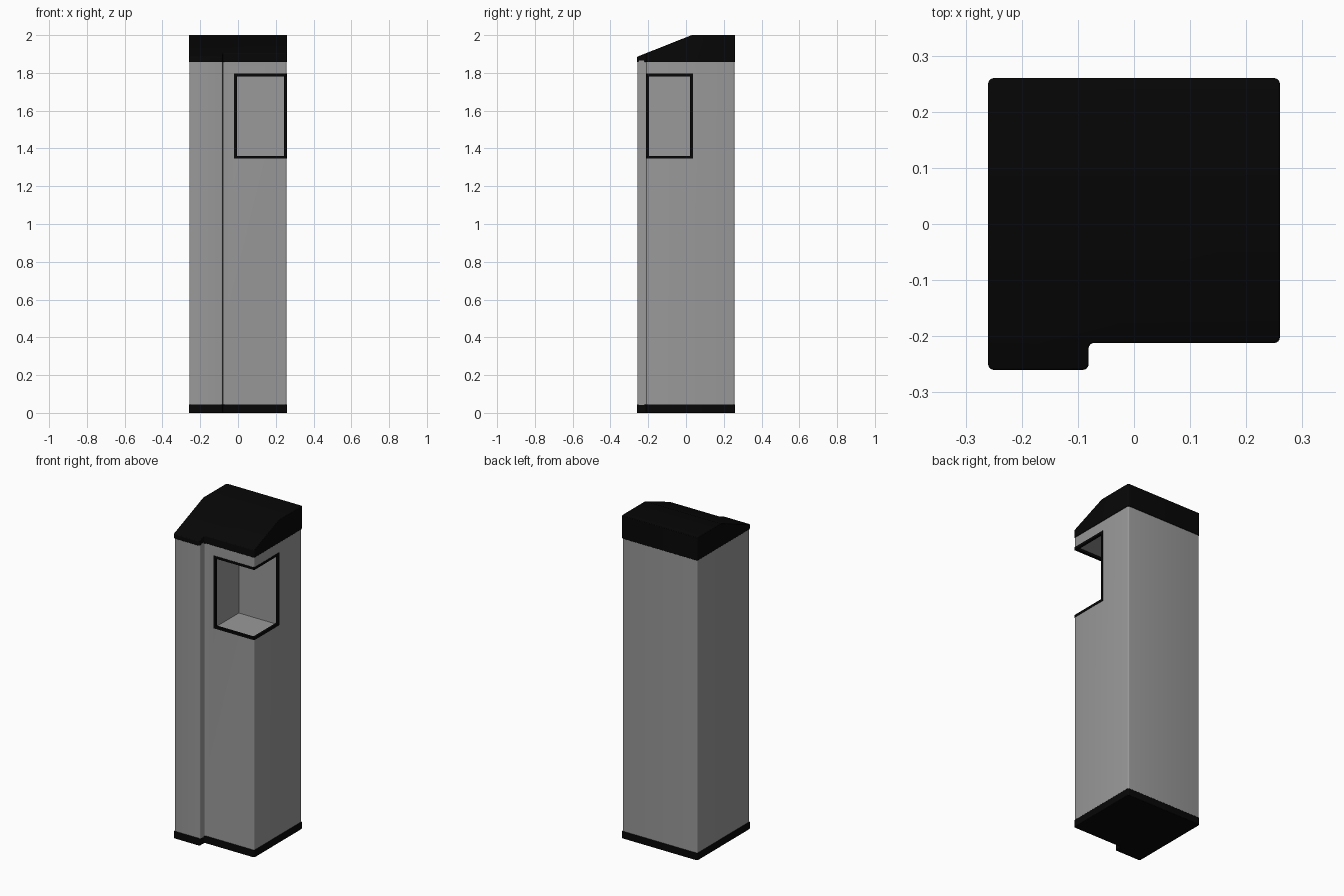
import bpy, bmesh, math

if "Cube" in bpy.data.objects:
    bpy.data.objects.remove(bpy.data.objects["Cube"])


def material(name, value):
    mat = bpy.data.materials.new(name)
    mat.diffuse_color = (value, value, value, 1)
    mat.use_nodes = True
    mat.node_tree.nodes["Principled BSDF"].inputs["Base Color"].default_value = mat.diffuse_color
    return mat


black = material("black_trim", 0.002)
grey = material("grey_panel", 0.32)


def footprint(front, step_front, half):
    """Square plan with a shallow step along the front."""
    return [(-half, front), (-0.081, front), (-0.081, step_front),
            (half, step_front), (half, half), (-half, half)]


def prism(name, points, z0, z1, radius=0.0, mat=None, slope=None, edge=0.0):
    bm = bmesh.new()
    face = bm.faces.new([bm.verts.new((x, y, z0)) for x, y in points])
    ext = bmesh.ops.extrude_face_region(bm, geom=[face])
    for v in ext["geom"]:
        if isinstance(v, bmesh.types.BMVert):
            v.co.z = z1
    if radius:
        upright = [e for e in bm.edges
                   if abs(e.verts[0].co.z - e.verts[1].co.z) > 1e-4]
        bmesh.ops.bevel(bm, geom=upright, offset=radius, segments=4,
                        profile=0.5, affect='EDGES')
    if slope:
        co, no = slope
        bmesh.ops.bisect_plane(bm, geom=bm.verts[:] + bm.edges[:] + bm.faces[:],
                               plane_co=co, plane_no=no, clear_outer=True)
        bmesh.ops.holes_fill(bm, edges=[e for e in bm.edges if e.is_boundary])
    bmesh.ops.recalc_face_normals(bm, faces=bm.faces[:])
    mesh = bpy.data.meshes.new(name)
    bm.to_mesh(mesh)
    bm.free()
    obj = bpy.data.objects.new(name, mesh)
    bpy.context.collection.objects.link(obj)
    if mat:
        mesh.materials.append(mat)
    if edge:
        bev = obj.modifiers.new("soft_edges", 'BEVEL')
        bev.width, bev.segments = edge, 2
        bev.limit_method, bev.angle_limit = 'ANGLE', math.radians(50)
    return obj


# Base plinth and main column
prism("base", footprint(-0.26, -0.212, 0.26), 0, 0.045, 0.01, black, edge=0.003)
body = prism("body", footprint(-0.257, -0.209, 0.257), 0.04, 1.865, 0.008, grey)

# Sloped cap
prism("cap", footprint(-0.26, -0.212, 0.26), 1.857, 2.0, 0.01, black,
      slope=((0, 0.03, 2.0), (0, -0.115, 0.29)), edge=0.003)

# Corner niche, open to the front and the right
X0, Y1, Z0, Z1, T = -0.02, 0.037, 1.346, 1.796, 0.015
XR, YF, C = 0.259, -0.211, 0.005
cutter = prism("niche_cutter", [(X0, -0.4), (0.4, -0.4), (0.4, Y1), (X0, Y1)],
               Z0, Z1, 0, grey)
cutter.hide_render = True
cutter.hide_viewport = True
cut = body.modifiers.new("niche", 'BOOLEAN')
cut.operation, cut.solver, cut.object = 'DIFFERENCE', 'EXACT', cutter

# Niche frame: L-shaped rails and two uprights
rail = [(X0, YF), (XR - C, YF), (XR, YF + C), (XR, Y1), (XR - T, Y1),
        (XR - T, YF + T), (X0, YF + T)]
prism("frame_bottom", rail, Z0, Z0 + T, 0, black)
prism("frame_top", rail, Z1 - T, Z1, 0, black)
for name, x, y in (("frame_front_upright", X0, YF),
                   ("frame_side_upright", XR - T, Y1 - T)):
    prism(name, [(x, y), (x + T, y), (x + T, y + T), (x, y + T)],
          Z0 + T, Z1 - T, 0, black)

# Smooth the rounded corners, keep the hard edges
for obj in list(bpy.context.scene.objects):
    if obj is cutter or obj.hide_viewport:
        continue
    bpy.ops.object.select_all(action='DESELECT')
    obj.select_set(True)
    bpy.context.view_layer.objects.active = obj
    bpy.ops.object.shade_smooth_by_angle(angle=math.radians(35))
